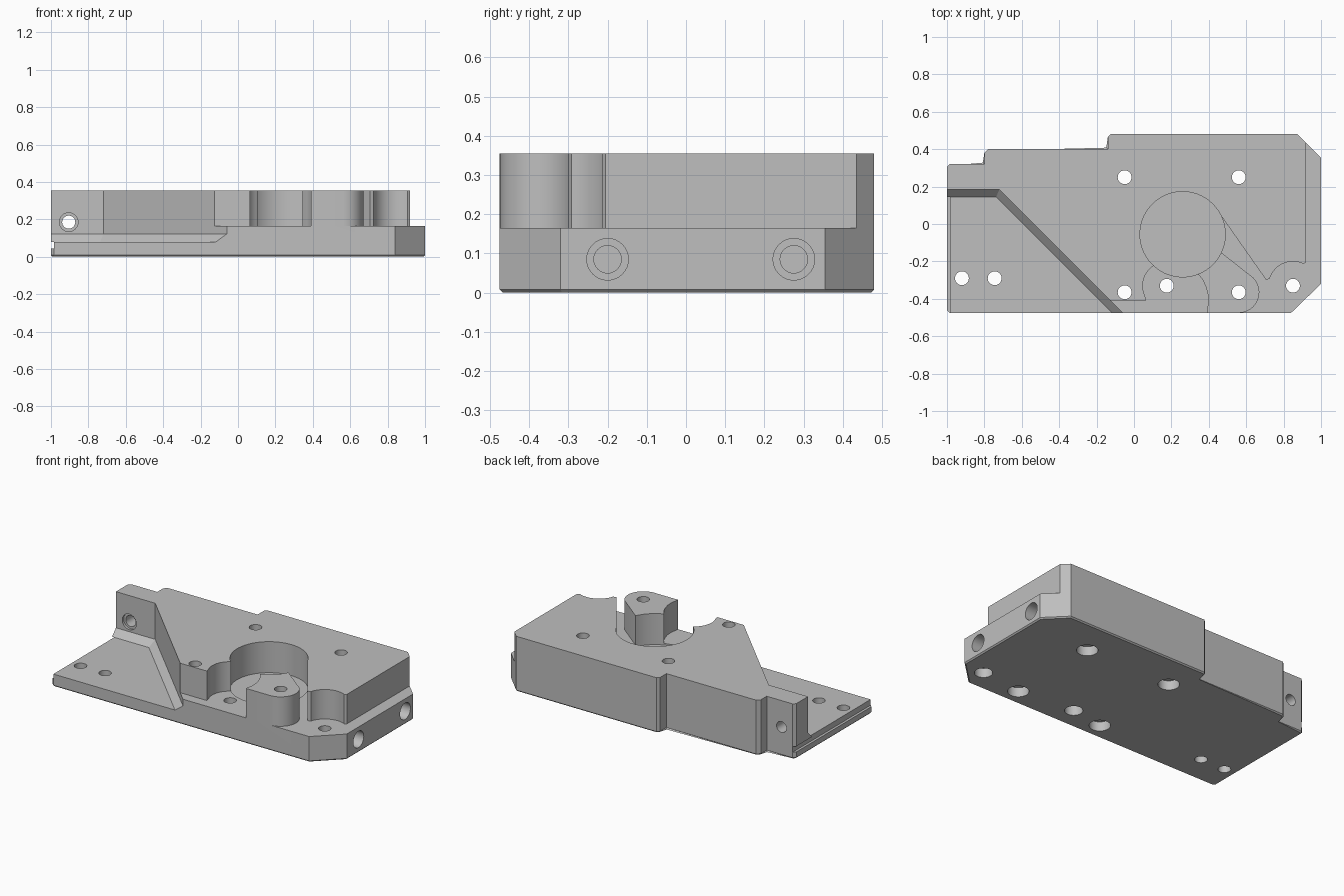
import bpy
import bmesh
from math import cos, sin, radians
from mathutils import Matrix, Vector

TOP, STEP, PLATE = 0.355, 0.165, 0.08

if "Cube" in bpy.data.objects:
    bpy.data.objects.remove(bpy.data.objects["Cube"], do_unlink=True)

grey = bpy.data.materials.new("machined grey")
grey.use_nodes = True
grey.diffuse_color = (0.52, 0.52, 0.52, 1)
grey.node_tree.nodes["Principled BSDF"].inputs["Base Color"].default_value = grey.diffuse_color


def make_object(name, bm):
    bmesh.ops.recalc_face_normals(bm, faces=bm.faces)
    mesh = bpy.data.meshes.new(name)
    bm.to_mesh(mesh)
    bm.free()
    mesh.materials.append(grey)
    obj = bpy.data.objects.new(name, mesh)
    bpy.context.collection.objects.link(obj)
    return obj


def loft(name, levels, bevel=0):
    """Solid through matching outlines, given as (height, outline) pairs."""
    bm = bmesh.new()
    rings = [[bm.verts.new((x, y, z)) for x, y in pts] for z, pts in levels]
    bottom = bm.faces.new(rings[0])
    bm.faces.new(rings[-1])
    for low, high in zip(rings, rings[1:]):
        for i in range(len(low)):
            j = (i + 1) % len(low)
            bm.faces.new((low[i], low[j], high[j], high[i]))
    if bevel:
        bmesh.ops.bevel(bm, geom=list(bottom.edges), offset=bevel,
                        segments=1, affect='EDGES')
    return make_object(name, bm)


def arc(cx, cy, r, start, end, n=16):
    angles = [radians(start + (end - start) * i / n) for i in range(n + 1)]
    return [(cx + r * cos(a), cy + r * sin(a)) for a in angles]


def cylinder(name, a, b, r, n=32):
    a, b = Vector(a), Vector(b)
    turn = (b - a).to_track_quat('Z', 'Y').to_matrix().to_4x4()
    bm = bmesh.new()
    bmesh.ops.create_cone(bm, cap_ends=True, segments=n, radius1=r, radius2=r,
                          depth=(b - a).length,
                          matrix=Matrix.Translation((a + b) / 2) @ turn)
    return make_object(name, bm)


# Main block: stepped back edge, clipped right corners, chamfered underside
outline = [(-0.985, -0.475), (0.84, -0.475), (1, -0.32), (1, 0.355), (0.875, 0.48),
           (-0.125, 0.48), (-0.14, 0.465), (-0.14, 0.4), (-0.78, 0.4), (-0.8, 0.38),
           (-0.8, 0.32), (-0.985, 0.32), (-1, 0.305), (-1, -0.46)]
body = loft("clamp_block", [(0, outline), (TOP, outline)], bevel=0.008)
cutters = []

# Low left plate with a sloping foot along its walls
foot = [(-1.2, -0.6), (-1.2, 0.145), (-0.737, 0.145), (0.008, -0.6)]
wall = [(-1.2, -0.6), (-1.2, 0.185), (-0.72, 0.185), (0.065, -0.6)]
cutters.append(loft("plate_cutter", [(PLATE, foot), (0.122, wall), (0.5, wall)]))

# Narrow rebate along the left edge
rebate = [(-1.2, -0.6), (-0.984, -0.6), (-0.984, 0.6), (-1.2, 0.6)]
cutters.append(loft("rebate_cutter", [(0.043, rebate), (PLATE, rebate)]))

# Front pocket, between the block and the island
front = [(-0.3, -0.6), (-0.3, -0.41), (0.065, -0.41)]
front += arc(0.175, -0.33, 0.128, 205, 125)
front += [(0.26, -0.06), (0.345, -0.27), (0.368, -0.3), (0.386, -0.34),
          (0.396, -0.38), (0.398, -0.42), (0.39, -0.46), (0.39, -0.6)]
cutters.append(loft("front_pocket_cutter", [(STEP, front), (0.5, front)]))

# Right ledge and the channel that runs into the bore
ledge = [(0.3, -0.05), (0.445, 0.073), (0.707, -0.3)]
ledge += arc(0.85, -0.33, 0.13, 163, 64)
ledge += [(0.92, -0.205), (0.92, 0.8), (1.2, 0.8), (1.2, -0.7), (0.56, -0.7)]
ledge += arc(0.56, -0.365, 0.11, -90, 45)
ledge += [(0.47, -0.155)]
cutters.append(loft("ledge_cutter", [(STEP, ledge), (0.5, ledge)]))

# Round bore, slightly deeper than the pockets
cutters.append(cylinder("bore_cutter", (0.26, -0.055, 0.155), (0.26, -0.055, 0.5), 0.228, 72))

# Vertical screw holes, widened underneath where they take a head
holes = [(x, y, 0.062) for x in (-0.05, 0.56) for y in (0.25, -0.365)]
holes += [(0.175, -0.33, 0.053), (0.85, -0.33, 0.053), (-0.92, -0.29, 0), (-0.745, -0.29, 0)]
for x, y, head in holes:
    cutters.append(cylinder("screw_hole_cutter", (x, y, -0.1), (x, y, 0.5), 0.037))
    if head:
        cutters.append(cylinder("head_cutter", (x, y, -0.1), (x, y, 0.06), head))

# Side holes in the right end
for y in (-0.2, 0.275):
    cutters.append(cylinder("side_hole_cutter", (0.68, y, 0.085), (1.1, y, 0.085), 0.035))
    cutters.append(cylinder("side_mouth_cutter", (0.9, y, 0.085), (1.1, y, 0.085), 0.053))

# Cross hole through the left upright
cutters.append(cylinder("cross_hole_cutter", (-0.905, 0, 0.185), (-0.905, 0.5, 0.185), 0.035))
cutters.append(cylinder("cross_mouth_cutter", (-0.905, 0.1, 0.185), (-0.905, 0.2, 0.185), 0.05))

# Cut everything, then remove the cutters
bpy.context.view_layer.objects.active = body
for cutter in cutters:
    cutter.hide_render = True
    mod = body.modifiers.new("cut", 'BOOLEAN')
    mod.operation, mod.solver, mod.object = 'DIFFERENCE', 'EXACT', cutter
    bpy.ops.object.modifier_apply(modifier=mod.name)
for cutter in cutters:
    bpy.data.objects.remove(cutter, do_unlink=True)

bpy.ops.object.select_all(action='DESELECT')
body.select_set(True)
bpy.ops.object.shade_smooth_by_angle(angle=radians(25))
